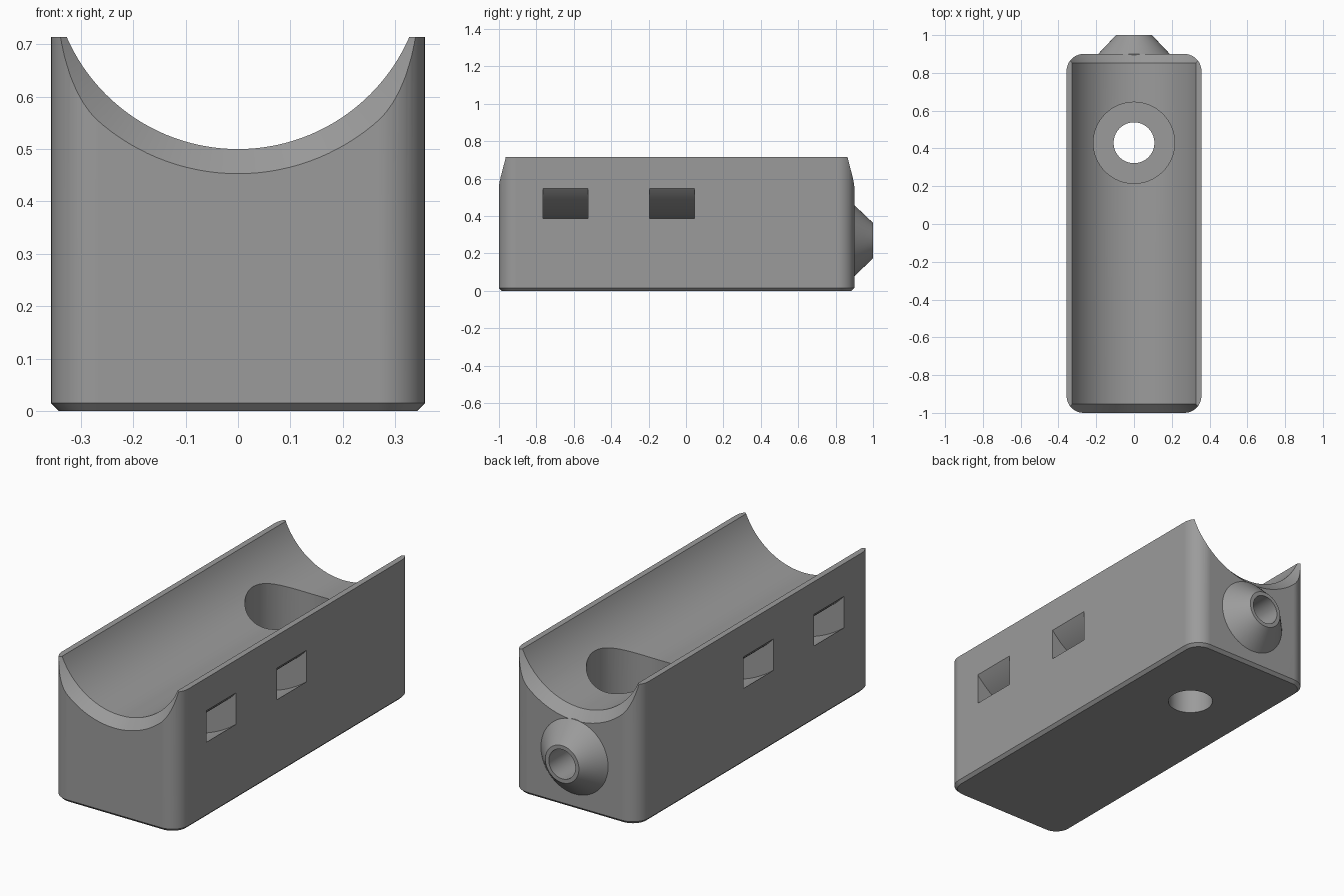
import bpy, bmesh, math
from mathutils import Matrix

if "Cube" in bpy.data.objects:
    bpy.data.objects.remove(bpy.data.objects["Cube"])

W, Y0, Y1, H = 0.357, -1.0, 0.9, 0.714   # half width, front, back, height
AXIS_Z, GROOVE_R, CHAMFER = 0.857, 0.357, 0.047

grey = bpy.data.materials.new("mid_grey")
grey.diffuse_color = (0.33, 0.33, 0.33, 1)
grey.use_nodes = True
grey.node_tree.nodes["Principled BSDF"].inputs["Base Color"].default_value = grey.diffuse_color


def new_object(name, bm):
    bmesh.ops.recalc_face_normals(bm, faces=bm.faces)
    me = bpy.data.meshes.new(name)
    bm.to_mesh(me)
    bm.free()
    me.materials.append(grey)
    ob = bpy.data.objects.new(name, me)
    bpy.context.collection.objects.link(ob)
    return ob


def loft(name, rings, closed=False):
    """Skin a list of equal-length rings, capping the ends or closing the loop."""
    bm = bmesh.new()
    vs = [[bm.verts.new(p) for p in r] for r in rings]
    n = len(vs[0])
    pairs = list(zip(vs, vs[1:])) + ([(vs[-1], vs[0])] if closed else [])
    for a, b in pairs:
        for i in range(n):
            bm.faces.new((a[i], a[(i + 1) % n], b[(i + 1) % n], b[i]))
    if not closed:
        bm.faces.new(vs[0])
        bm.faces.new(vs[-1])
    return new_object(name, bm)


def lathe(name, profile, zc, n=64):
    """Round solid along y from (y, radius) pairs."""
    return loft(name, [[(r * math.cos(2 * math.pi * i / n), y,
                         zc + r * math.sin(2 * math.pi * i / n))
                        for i in range(n)] for y, r in profile])


def drill(name, y, r, z0, z1, n=64):
    bm = bmesh.new()
    bmesh.ops.create_cone(bm, cap_ends=True, segments=n, radius1=r, radius2=r,
                          depth=z1 - z0,
                          matrix=Matrix.Translation((0, y, (z0 + z1) / 2)))
    return new_object(name, bm)


def combine(target, tool, op):
    m = target.modifiers.new(op, 'BOOLEAN')
    m.operation, m.solver, m.object = op, 'EXACT', tool
    bpy.context.view_layer.objects.active = target
    bpy.ops.object.modifier_apply(modifier=m.name)
    bpy.data.objects.remove(tool)


def rounded_outline(inset, z, r=0.09, seg=10):
    pts = []
    corners = [(W - r, Y1 - r), (-W + r, Y1 - r), (-W + r, Y0 + r), (W - r, Y0 + r)]
    for k, (cx, cy) in enumerate(corners):
        for i in range(seg + 1):
            a = math.pi / 2 * (k + i / seg)
            pts.append((cx + (r - inset) * math.cos(a),
                        cy + (r - inset) * math.sin(a), z))
    return pts


# Block with rounded upright corners and a small bottom chamfer
body = loft("holder_body", [rounded_outline(0.015, 0), rounded_outline(0, 0.015),
                            rounded_outline(0, H)])

# Cradle groove, flared at both ends
combine(body, lathe("groove_cutter", [
    (Y0 - 0.1, GROOVE_R + CHAMFER + 0.1), (Y0 + CHAMFER, GROOVE_R),
    (Y1 - CHAMFER, GROOVE_R), (Y1 + 0.1, GROOVE_R + CHAMFER + 0.1)],
    AXIS_Z, 128), 'DIFFERENCE')

# Conical nozzle on the back with its bore
combine(body, lathe("nozzle", [(0.87, 0.19), (0.9, 0.19), (1.0, 0.095)], 0.268), 'UNION')
combine(body, lathe("nozzle_bore", [(0.72, 0.075), (1.1, 0.075)], 0.268, 48), 'DIFFERENCE')

# Counterbored screw hole
combine(body, drill("screw_head_recess", 0.43, 0.215, 0.214, 1.0), 'DIFFERENCE')
combine(body, drill("screw_hole", 0.43, 0.108, -0.1, 0.5), 'DIFFERENCE')

# Curved strap slots passing under the groove from side to side
for y in (-0.645, -0.075):
    rings = []
    for i in range(65):
        a = math.pi * (1 + i / 64)
        rings.append([(r * math.cos(a), y + dy, AXIS_Z + r * math.sin(a))
                      for r, dy in ((0.473, -0.12), (0.591, -0.12),
                                    (0.591, 0.12), (0.473, 0.12))])
    combine(body, loft("strap_slot_cutter", rings), 'DIFFERENCE')

# Smooth curved walls, crisp edges
bpy.ops.object.select_all(action='DESELECT')
body.select_set(True)
bpy.context.view_layer.objects.active = body
bpy.ops.object.shade_smooth_by_angle(angle=math.radians(25))
wn = body.modifiers.new("even_normals", 'WEIGHTED_NORMAL')
wn.keep_sharp = True
